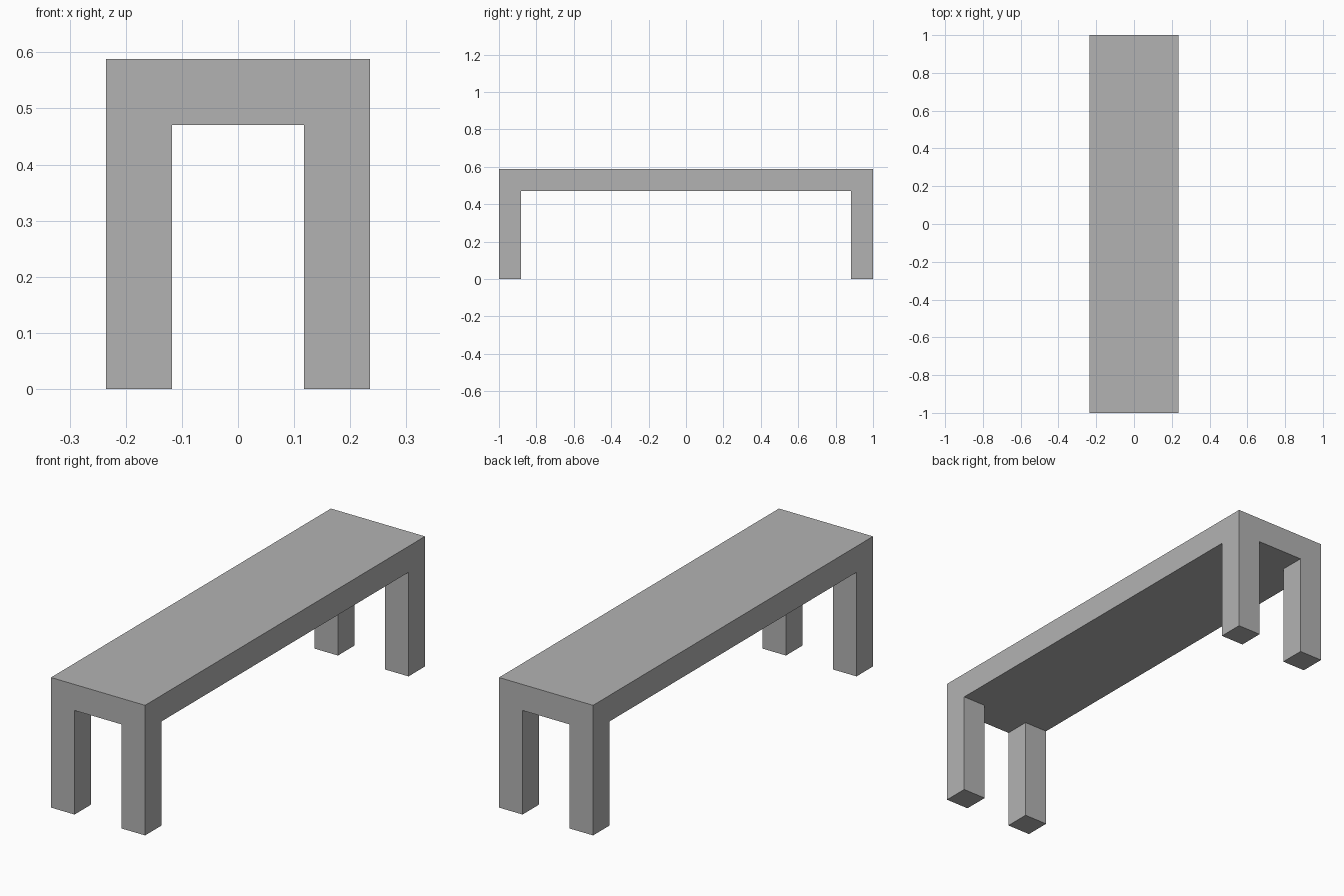
import bpy
import bmesh

default_cube = bpy.data.objects.get("Cube")
if default_cube:
    bpy.data.objects.remove(default_cube, do_unlink=True)

# Everything is a multiple of one square post width
UNIT = 2 / 17
HALF_WIDTH, HALF_LENGTH = 2 * UNIT, 1.0
SEAT_BOTTOM, SEAT_TOP = 4 * UNIT, 5 * UNIT

grey = bpy.data.materials.new("plain grey")
grey.use_nodes = True
colour = (0.45, 0.45, 0.45, 1)
grey.diffuse_color = colour
grey.node_tree.nodes["Principled BSDF"].inputs["Base Color"].default_value = colour

# Seat underside, divided so each corner is a square leg footprint
bm = bmesh.new()
xs = [-HALF_WIDTH, -HALF_WIDTH + UNIT, HALF_WIDTH - UNIT, HALF_WIDTH]
ys = [-HALF_LENGTH, -HALF_LENGTH + UNIT, HALF_LENGTH - UNIT, HALF_LENGTH]
grid = [[bm.verts.new((x, y, SEAT_BOTTOM)) for y in ys] for x in xs]
cells = {}
for i in range(3):
    for j in range(3):
        cells[i, j] = bm.faces.new((grid[i][j], grid[i][j + 1],
                                    grid[i + 1][j + 1], grid[i + 1][j]))


def extrude_to(faces, z, keep):
    """Extrude faces straight up or down to height z."""
    result = bmesh.ops.extrude_face_region(bm, geom=faces, use_keep_orig=keep)
    for item in result["geom"]:
        if isinstance(item, bmesh.types.BMVert):
            item.co.z = z


# Seat slab, then the four corner legs pulled down from it
extrude_to(list(cells.values()), SEAT_TOP, True)
corners = [cells[i, j] for i in (0, 2) for j in (0, 2)]
extrude_to(corners, 0, False)
bmesh.ops.delete(bm, geom=[f for f in corners if f.is_valid], context="FACES")

# Merge coplanar faces into clean flat panels
bmesh.ops.recalc_face_normals(bm, faces=bm.faces)
bmesh.ops.dissolve_limit(bm, angle_limit=0.01, verts=bm.verts, edges=bm.edges)

mesh = bpy.data.meshes.new("bench")
bm.to_mesh(mesh)
bm.free()
mesh.materials.append(grey)
bench = bpy.data.objects.new("bench", mesh)
bpy.context.collection.objects.link(bench)
